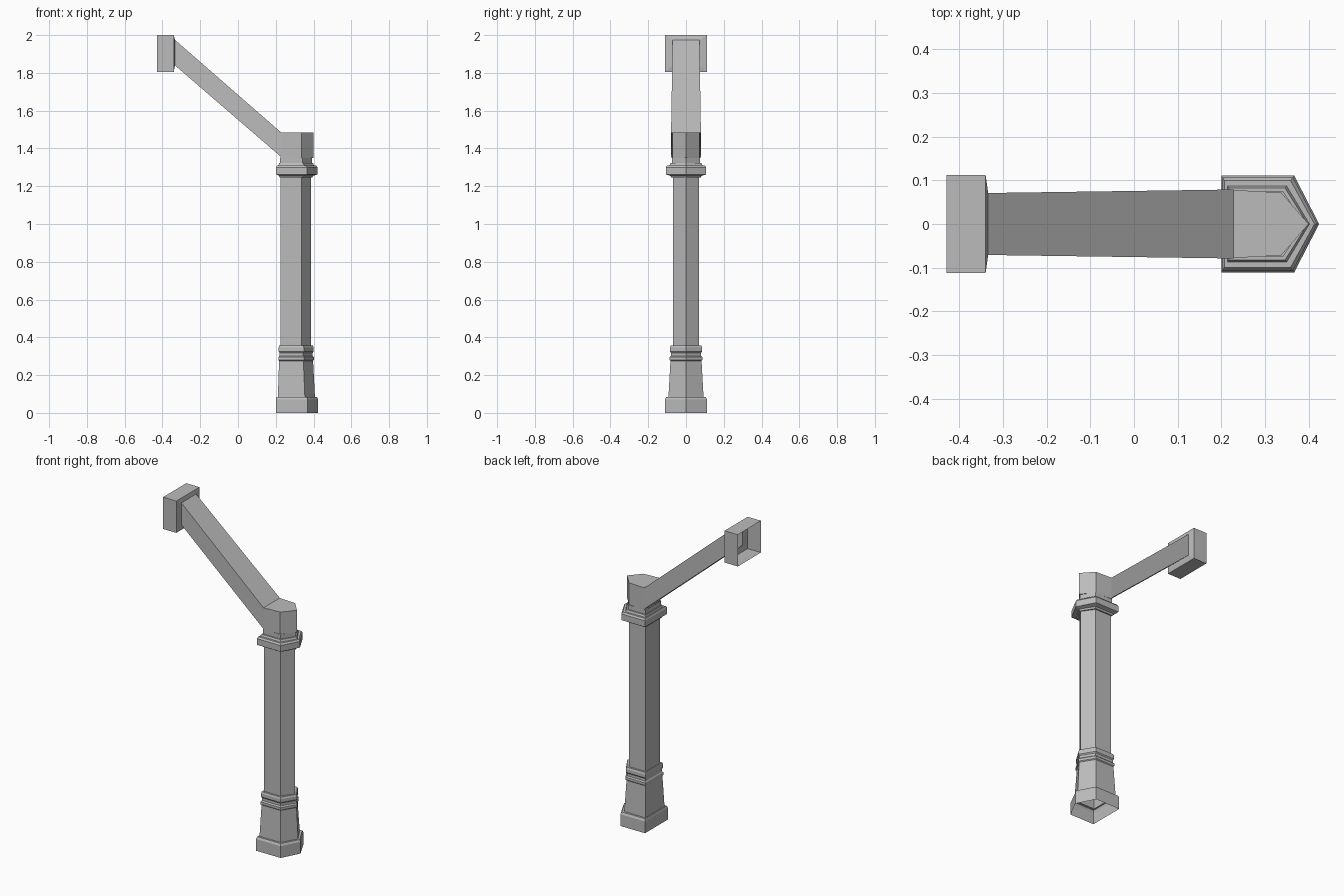
import bpy, bmesh, math

cube = bpy.data.objects.get("Cube")
if cube:
    bpy.data.objects.remove(cube, do_unlink=True)

# One plain grey for the whole post
grey = bpy.data.materials.new("stone_grey")
GREY = (0.5, 0.5, 0.5, 1)
grey.diffuse_color = GREY
grey.use_nodes = True
grey.node_tree.nodes["Principled BSDF"].inputs["Base Color"].default_value = GREY


def loft(name, loops, cap_start=False, cap_end=False):
    """Skin a series of equal-length closed loops."""
    bm = bmesh.new()
    rings = [[bm.verts.new(p) for p in loop] for loop in loops]
    n = len(rings[0])
    for a, b in zip(rings, rings[1:]):
        for i in range(n):
            j = (i + 1) % n
            bm.faces.new((a[i], a[j], b[j], b[i]))
    if cap_start:
        bm.faces.new(rings[0][::-1])
    if cap_end:
        bm.faces.new(rings[-1])
    mesh = bpy.data.meshes.new(name)
    bm.to_mesh(mesh)
    bm.free()
    mesh.materials.append(grey)
    obj = bpy.data.objects.new(name, mesh)
    bpy.context.collection.objects.link(obj)
    return obj


def pentagon(z, t):
    """Pointed column section; t = 0 is the shaft, t = 1 the plinth."""
    back, side = 0.225 - 0.025 * t, 0.07 + 0.041 * t
    shoulder, tip = 0.337 + 0.03 * t, 0.386 + 0.038 * t
    return [(back, -side, z), (shoulder, -side, z), (tip, 0, z),
            (shoulder, side, z), (back, side, z)]


def rect(x, side, low, high):
    """Rectangle facing along x, wound to skin outward towards +x."""
    return [(x, -side, low), (x, side, low), (x, side, high), (x, -side, high)]


def stack(name, profile, **caps):
    return loft(name, [pentagon(z, t) for z, t in profile], **caps)


# Column, from the ground up
stack("plinth", [(0, 1), (0.072, 1), (0.085, 0.85), (0.085, 0.5)])
stack("pedestal", [(0.085, 0.56), (0.275, 0.3)])
stack("base_moulding", [(0.275, 0.3), (0.28, 0.42), (0.295, 0.42), (0.302, 0.25),
                        (0.318, 0.25), (0.325, 0.38), (0.345, 0.38), (0.356, 0.28),
                        (0.356, 0)])
stack("shaft", [(0.356, 0), (1.245, 0)])
stack("capital_moulding", [(1.245, 0), (1.245, 0.2), (1.255, 0.3), (1.262, 0.9),
                           (1.3, 0.9), (1.31, 0.72), (1.31, 0.42), (1.322, 0.3),
                           (1.322, 0.12)])
stack("neck", [(1.322, 0.12), (1.35, 0.12)])

# Head block
head = [(0.226, -0.078), (0.337, -0.072), (0.4, 0), (0.337, 0.072), (0.226, 0.078)]
loft("head", [[(x, y, z) for x, y in head] for z in (1.35, 1.485)],
     cap_start=True, cap_end=True)

# Sloping hollow arm
loft("arm", [rect(-0.334, 0.071, 1.84, 1.975), rect(0.228, 0.079, 1.355, 1.485)])

# Mounting box, open at its outer end and towards the hollow arm
loft("mounting_box", [rect(-0.43, 0.112, 1.805, 2.0), rect(-0.34, 0.112, 1.805, 2.0),
                      rect(-0.334, 0.071, 1.84, 1.975)])
